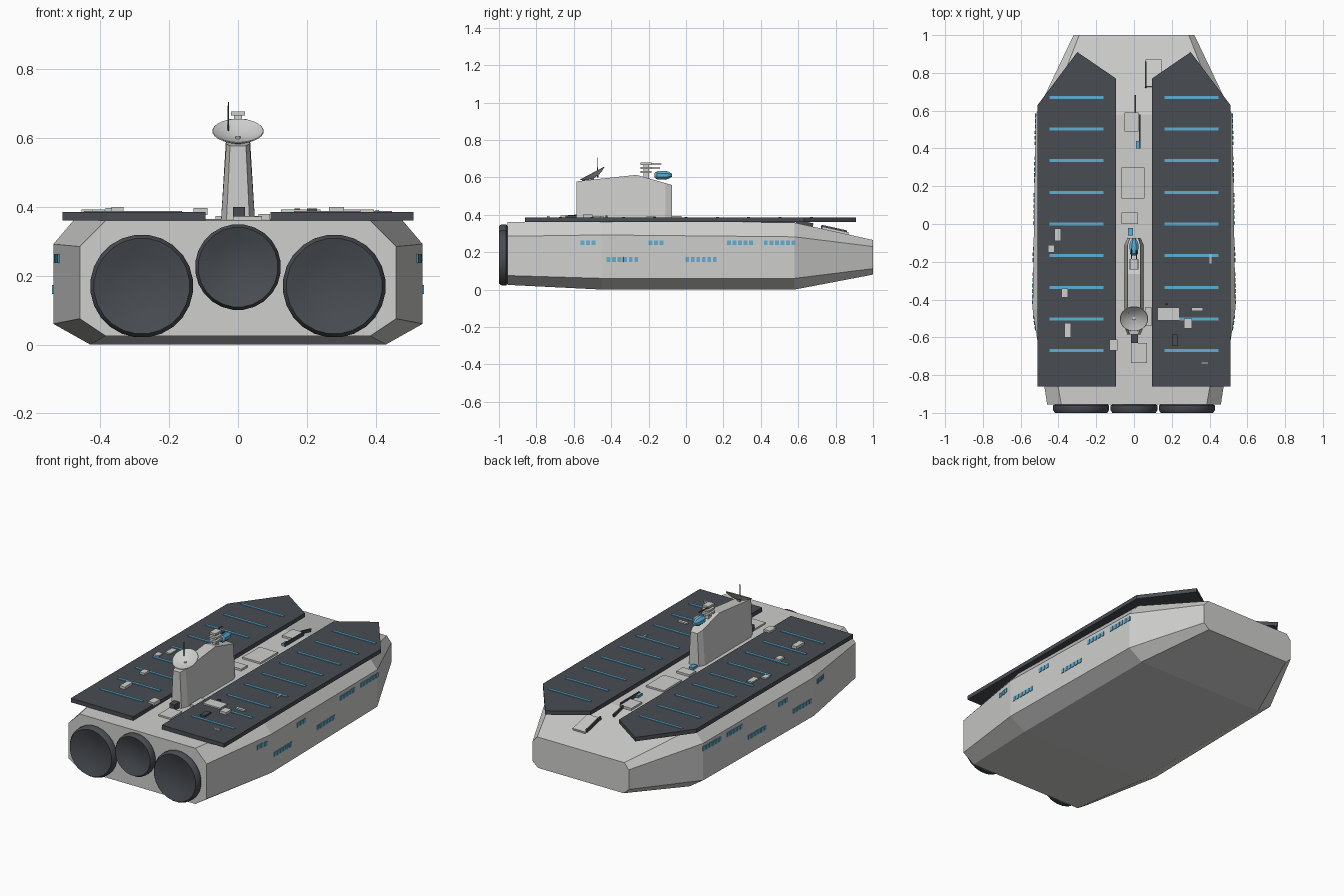
import bpy, bmesh, math
from mathutils import Matrix, Vector

if "Cube" in bpy.data.objects:
    bpy.data.objects.remove(bpy.data.objects["Cube"])


def material(name, rgb):
    m = bpy.data.materials.new(name)
    m.diffuse_color = (*rgb, 1)
    m.use_nodes = True
    m.node_tree.nodes["Principled BSDF"].inputs["Base Color"].default_value = m.diffuse_color
    return m


HULL = material("light grey", (0.62, 0.62, 0.61))
DARK = material("dark slate", (0.065, 0.072, 0.083))
BLUE = material("sky blue", (0.11, 0.43, 0.66))


def finish(name, bm, mat, smooth=False):
    bmesh.ops.recalc_face_normals(bm, faces=bm.faces)
    me = bpy.data.meshes.new(name)
    bm.to_mesh(me)
    bm.free()
    me.materials.append(mat)
    ob = bpy.data.objects.new(name, me)
    bpy.context.collection.objects.link(ob)
    if smooth:
        bpy.context.view_layer.objects.active = ob
        ob.select_set(True)
        bpy.ops.object.shade_smooth_by_angle(angle=math.radians(35))
        ob.select_set(False)
    return ob


def add_box(bm, centre, size, rot=Matrix()):
    mat = Matrix.Translation(centre) @ rot @ Matrix.Diagonal((*size, 1))
    bmesh.ops.create_cube(bm, size=1, matrix=mat)


def loft(bm, rings, caps=True):
    vs = [[bm.verts.new(p) for p in r] for r in rings]
    n = len(vs[0])
    for a, b in zip(vs, vs[1:]):
        for i in range(n):
            bm.faces.new((a[i], a[(i + 1) % n], b[(i + 1) % n], b[i]))
    if caps:
        bm.faces.new(vs[0])
        bm.faces.new(vs[-1])
    return vs


def lathe(name, profile, matrix, mat, n=24):
    """Spin (radius, height) pairs around local z; ends are capped."""
    bm = bmesh.new()
    loft(bm, [[matrix @ Vector((r * math.cos(t), r * math.sin(t), h))
               for t in [2 * math.pi * (k + 0.5) / n for k in range(n)]] for r, h in profile])
    return finish(name, bm, mat, True)


# Hull: chamfered sections (y, bottom x, side x, top x, z bottom, z low, z high, z top)
SECTIONS = [(-0.955, .385, .46, .385, .025, .075, .285, .36),
            (-0.45, .43, .537, .475, 0, .06, .292, .365),
            (0.58, .43, .52, .455, 0, .06, .282, .358),
            (1.0, .285, .32, .29, .08, .112, .23, .265)]


def hull_at(y, k):
    for a, b in zip(SECTIONS, SECTIONS[1:]):
        if y <= b[0]:
            t = (y - a[0]) / (b[0] - a[0])
            return a[k] + t * (b[k] - a[k]), math.atan2(b[k] - a[k], b[0] - a[0])


bm = bmesh.new()
rings = []
for y, bx, sx, tx, zb, zl, zh, zt in SECTIONS:
    half = [(bx, zb), (sx, zl), (sx, zh), (tx, zt)]
    rings.append([(x, y, z) for x, z in half] + [(-x, y, z) for x, z in reversed(half)])
loft(bm, rings)
hull = finish("hull", bm, HULL)

# Engine nozzles: bevelled discs with a shallow dish
for name, x, z, r in [("left_engine", -.28, .17, .15), ("middle_engine", 0, .225, .125),
                      ("right_engine", .28, .17, .15)]:
    m = Matrix.Translation((x, -0.94, z)) @ Matrix.Rotation(math.pi / 2, 4, 'X')
    lathe(name, [(r * .93, 0), (r * .93, .015), (r, .022), (r, .045), (r * .93, .06),
                 (r * .88, .058), (r * .6, .044), (r * .3, .036), (.005, .034)], m, DARK)

# Flight decks with blue cross stripes
OUTLINE = [(.095, -.86), (.51, -.86), (.51, .63), (.3, .91), (.095, .77)]
for side, s in (("left", -1), ("right", 1)):
    bm = bmesh.new()
    loft(bm, [[(s * x, y, z) for x, y in OUTLINE] for z in (.361, .385)])
    finish(side + "_flight_deck", bm, DARK)
    bm = bmesh.new()
    for k in range(-4, 5):
        add_box(bm, (s * .305, k * .1675, .386), (.285, .016, .006))
    finish(side + "_deck_stripes", bm, BLUE)

    # Side windows: rows of small plates following the hull wall
    bm = bmesh.new()
    for y0, z, count in [(-.553, .25, 3), (-.19, .25, 3), (.23, .25, 5), (.427, .25, 6),
                         (-.414, .16, 6), (.006, .16, 6)]:
        for k in range(count):
            y = y0 + k * .0295
            x, a = hull_at(y, 2)
            add_box(bm, (s * x, y, z), (.008, .02, .026), Matrix.Rotation(-s * a, 4, 'Z'))
    finish(side + "_windows", bm, BLUE)

# Control tower: tapered block with chamfered ends and a ridged roof
PLAN = [(.034, -.585, .578), (.05, -.545, .583), (.05, -.265, .613),
        (.05, -.11, .569), (.034, -.075, .559)]
bm = bmesh.new()
plan = PLAN + [(-x, y, z) for x, y, z in reversed(PLAN)]
low, top = loft(bm, [[(x, y, .35) for x, y, z in plan],
                     [(x * .68, y, z) for x, y, z in plan]], caps=False)
bm.faces.new(low)
for i in range(4):
    bm.faces.new((top[i], top[i + 1], top[8 - i], top[9 - i]))
finish("tower", bm, HULL)

# Tilted dish and whip antenna
m = Matrix.Translation((0, -.5, .617)) @ Matrix.Rotation(math.radians(28), 4, 'X')
lathe("radar_dish", [(.006, -.022), (.035, -.017), (.06, -.006), (.075, .004),
                     (.073, .006), (.055, -.002), (.03, -.011), (.004, -.015)], m, HULL)
lathe("dish_post", [(.012, .57), (.008, .605)], Matrix.Translation((0, -.5, 0)), HULL, 8)
lathe("whip_antenna", [(.003, .6), (.002, .705)], Matrix.Translation((-.028, -.472, 0)), DARK, 6)

# Sensor mast with stacked plates and arms
bm = bmesh.new()
add_box(bm, (0, -.213, .635), (.022, .03, .08))
for z, w in ((.628, .05), (.65, .05), (.672, .04)):
    add_box(bm, (0, -.213, z), (w, .058, .012))
finish("sensor_mast", bm, HULL)
bm = bmesh.new()
for x, z, y1 in ((-.014, .671, -.13), (.014, .651, -.14)):
    add_box(bm, (x, (y1 - .2) / 2, z), (.005, y1 + .2, .005))
finish("sensor_arms", bm, DARK)
m = Matrix.Translation((0, -.168, .611)) @ Matrix.Rotation(-math.pi / 2, 4, 'X')
lathe("sensor_pod", [(.012, 0), (.023, .012), (.026, .06), (.02, .075), (.008, .094)], m, BLUE, 8)


# Small deck details: (x0, x1, y0, y1, height above the surface)
def details(name, items, mat, on_deck):
    bm = bmesh.new()
    for x0, x1, y0, y1, h in items:
        yc = (y0 + y1) / 2
        z, a = (.385, 0) if on_deck else hull_at(yc, 7)
        add_box(bm, ((x0 + x1) / 2, yc, z + h / 2 - .004), (x1 - x0, y1 - y0, h + .008),
                Matrix.Rotation(a, 4, 'X'))
    finish(name, bm, mat)


details("hull_hatches", [(.062, .145, .725, .87, .012), (-.05, .025, .49, .59, .012),
                         (-.065, .055, .135, .3, .01), (-.065, .022, 0, .06, .012),
                         (-.015, .07, -.735, -.63, .01), (.06, .093, -.54, -.44, .015)],
        HULL, False)
details("hull_rails", [(.058, .066, .72, .86, .02), (.026, .034, .4, .58, .02),
                       (.003, .011, .585, .68, .018), (-.015, .02, -.63, -.582, .036)],
        DARK, False)
details("hull_lights", [(.01, .028, .4, .44, .014), (-.032, -.005, -.062, -.02, .015)],
        BLUE, False)
details("deck_lockers", [(-.422, -.387, -.09, -.025, .008), (-.455, -.422, -.152, -.11, .008),
                         (-.385, -.35, -.388, -.342, .012), (-.368, -.333, -.6, -.525, .015),
                         (-.13, -.088, -.67, -.612, .012), (.125, .24, -.512, -.442, .008),
                         (.264, .308, -.552, -.5, .015), (.305, .365, -.46, -.442, .008),
                         (.355, .395, -.742, -.73, .008), (.4, .41, -.21, -.16, .006)],
        HULL, True)
details("deck_vents", [(.2, .23, -.645, -.585, .01), (.165, .18, -.43, -.42, .01)], DARK, True)
